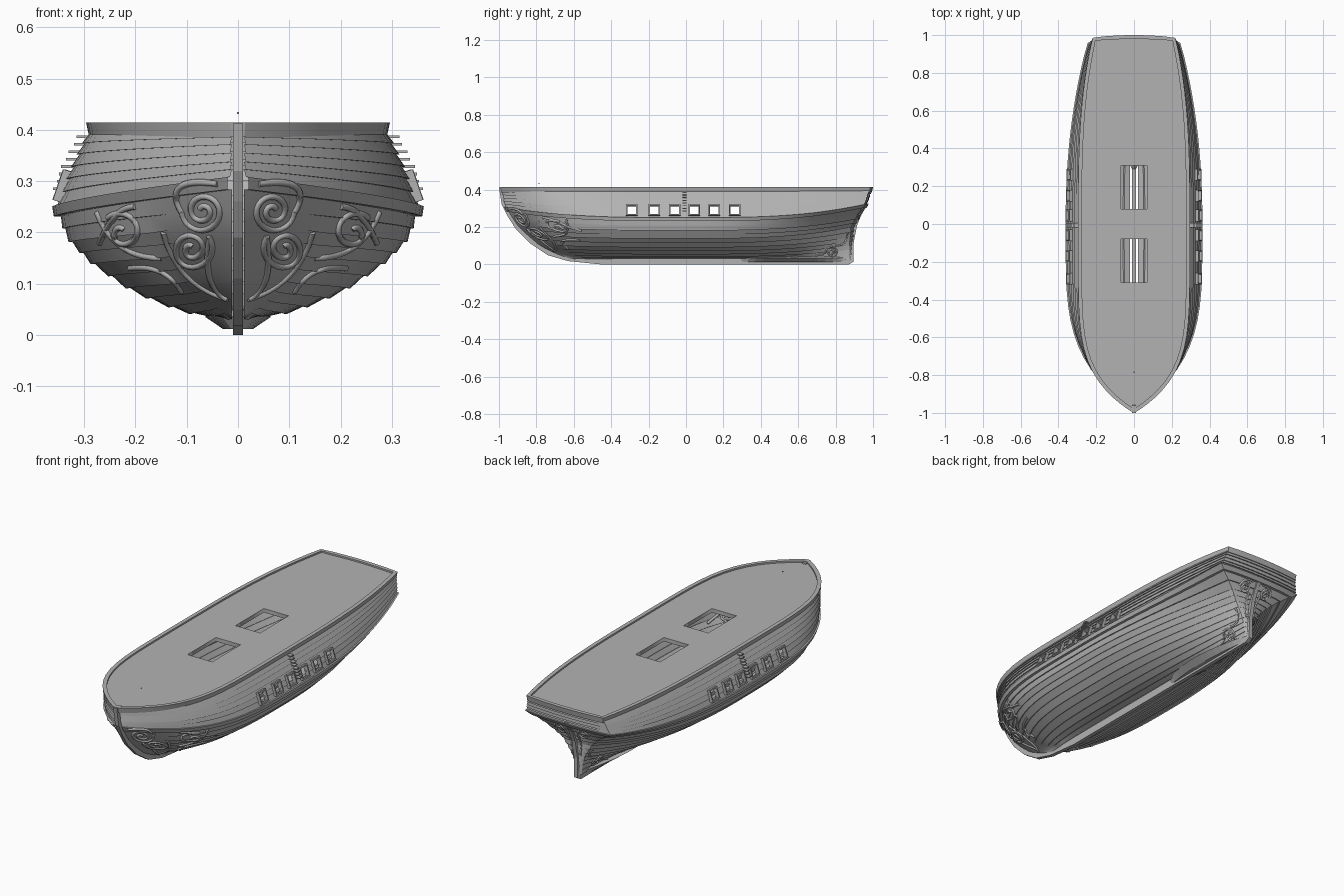
import bpy, bmesh, math
from mathutils import Vector, Matrix
from mathutils.bvhtree import BVHTree

if "Cube" in bpy.data.objects:
    bpy.data.objects.remove(bpy.data.objects["Cube"])

grey = bpy.data.materials.new("weathered grey")
grey.diffuse_color = (0.45, 0.45, 0.45, 1)
grey.use_nodes = True
grey.node_tree.nodes["Principled BSDF"].inputs["Base Color"].default_value = grey.diffuse_color


def finish(name, bm, mirror=False, smooth=None):
    me = bpy.data.meshes.new(name)
    bmesh.ops.recalc_face_normals(bm, faces=bm.faces)
    bm.to_mesh(me)
    me.materials.append(grey)
    ob = bpy.data.objects.new(name, me)
    bpy.context.collection.objects.link(ob)
    if mirror:
        ob.modifiers.new("mirror", 'MIRROR')
    if smooth:
        bpy.context.view_layer.objects.active = ob
        ob.select_set(True)
        bpy.ops.object.shade_smooth_by_angle(angle=math.radians(smooth))
        ob.select_set(False)
    return ob


def box(bm, size, mat):
    bmesh.ops.create_cube(bm, size=1, matrix=mat @ Matrix.Diagonal((*size, 1)))


# Hull lines, keel to top: mid x, mid z, bow y, bow z, stern y, stern z, stern x
LINES = [(.015, .035, -.62, .03, .87, .03, .012),
         (.10, .045, -.70, .06, .87, .09, .02),
         (.20, .085, -.78, .10, .875, .14, .04),
         (.28, .14, -.85, .16, .88, .20, .08),
         (.33, .19, -.91, .22, .905, .25, .13),
         (.35, .245, -.96, .305, .95, .32, .235),
         (.332, .30, -.97, .335, .96, .34, .23),
         (.31, .35, -.975, .37, .97, .375, .22),
         (.288, .395, -.985, .40, .98, .40, .213)]
NB, NS, NT = 16, 14, 4
COUNT = NB + NS + NT + 1


def line_values(v):
    k = min(int(v), 7)
    f = v - k
    return [a + (b - a) * f for a, b in zip(LINES[k], LINES[k + 1])]


def hull(v, j):
    xm, zm, yb, zb, ys, zs, xs = line_values(v)
    if j < NB:                                   # bow half
        r = 1 - (j / NB) ** 1.6
        p = 4 + 1.5 * max(0, v - 5) / 3
        return Vector((.012 + (xm - .012) * (1 - r ** p), yb * r, zm + (zb - zm) * r ** 3))
    if j <= NB + NS:                             # stern half
        s = (j - NB) / NS
        q = 2.2 + .8 * max(0, v - 5) / 3
        return Vector((xs + (xm - xs) * (1 - s ** q), ys * s, zm + (zs - zm) * s ** 3))
    k = 1 - (j - NB - NS) / NT                   # transom
    return Vector((xs * k, ys + .012 * (1 - k * k), zs))


def hull_offset(v, j, off):
    p = hull(v, j)
    if j == COUNT - 1:
        return p + Vector((0, off, 0))
    d = hull(v, j + 1) - hull(v, max(j - 1, 0))
    n = Vector((d.y, -d.x, 0)).normalized()
    p += n * off + Vector((0, 0, -off * .5 if v < 4 else 0))
    p.x = max(p.x, .008)
    return p


# Planked hull: every strake overlaps the one below, with a thick wale
lower = [4.75 * i / 11 for i in range(12)]
upper = [5.1 + 2.9 * i / 6 for i in range(7)]
rows = []
for seq in (lower, upper):
    for a, b in zip(seq, seq[1:]):
        rows += [(a, .006), (b, 0)]
    if seq is lower:
        rows += [(4.75, .014), (5.1, .014)]
bm = bmesh.new()
grid = []
for v, off in rows:
    grid.append([bm.verts.new(hull_offset(v, j, 0 if v < 4.7 and j < 5 else off))
                 for j in range(COUNT)])
for a, b in zip(grid, grid[1:]):
    for j in range(COUNT - 1):
        bm.faces.new((a[j], a[j + 1], b[j + 1], b[j]))
bmesh.ops.remove_doubles(bm, verts=bm.verts, dist=.00005)
tree = BVHTree.FromBMesh(bm)

# Gun port openings
PORTS = [-.29, -.17, -.06, .045, .15, .26]
HALF, PZ = .023, .29
cuts = [(Vector((0, 0, PZ + s * HALF)), Vector((0, 0, 1))) for s in (-1, 1)]
cuts += [(Vector((0, y + s * HALF, 0)), Vector((0, 1, 0))) for y in PORTS for s in (-1, 1)]
for co, no in cuts:
    fs = [f for f in bm.faces if abs(f.calc_center_median().y) < .42
          and .22 < f.calc_center_median().z < .36]
    geom = set(fs)
    for f in fs:
        geom.update(f.verts)
        geom.update(f.edges)
    bmesh.ops.bisect_plane(bm, geom=list(geom), plane_co=co, plane_no=no, dist=.00001)
holes = []
for f in bm.faces:
    c = f.calc_center_median()
    if abs(c.z - PZ) < HALF and any(abs(c.y - y) < HALF for y in PORTS):
        holes.append(f)
bmesh.ops.delete(bm, geom=holes, context='FACES')
finish("planked_hull", bm, True, 25)

# Gun port frames, tilted with the side
bm = bmesh.new()
for y in PORTS:
    hit = tree.ray_cast(Vector((1, y, PZ)), Vector((-1, 0, 0)))[0]
    m = Matrix.Translation((hit.x + .003, y, PZ)) @ Matrix.Rotation(-.33, 4, 'Y')
    for s in (-1, 1):
        box(bm, (.022, .007, .062), m @ Matrix.Translation((0, s * .027, 0)))
        box(bm, (.022, .061, .007), m @ Matrix.Translation((0, 0, s * .028)))
finish("gun_port_frames", bm, True)

# Boarding steps
bm = bmesh.new()
for i in range(8):
    z = .285 + i * .0145
    hit = tree.ray_cast(Vector((1, -.007, z)), Vector((-1, 0, 0)))[0]
    box(bm, (.034, .022, .005), Matrix.Translation((hit.x + .003, -.007, z)))
finish("boarding_steps", bm, True)

# Top outline used by the rail and deck
right = [hull(8, j) for j in range(COUNT)]
loop = right + [Vector((-p.x, p.y, p.z)) for p in reversed(right[:-1])]


def outline(off):
    out = []
    for i, p in enumerate(loop):
        d = loop[(i + 1) % len(loop)] - loop[i - 1]
        out.append(p + Vector((d.y, -d.x, 0)).normalized() * off)
    return out


# Rail
bm = bmesh.new()
rings = []
for off, z in ((.002, .386), (.008, .414), (-.012, .414), (-.012, .395)):
    rings.append([bm.verts.new((p.x, p.y, z)) for p in outline(off)])
for k in range(4):
    a, b = rings[k], rings[(k + 1) % 4]
    for i in range(len(a)):
        n = (i + 1) % len(a)
        bm.faces.new((a[i], a[n], b[n], b[i]))
finish("rail", bm, smooth=30)


def curve_object(name, paths, dims, closed=False):
    cu = bpy.data.curves.new(name, 'CURVE')
    cu.dimensions = dims
    for pts in paths:
        sp = cu.splines.new('POLY')
        sp.points.add(len(pts) - 1)
        for q, p in zip(sp.points, pts):
            q.co = (p[0], p[1], p[2], 1)
        sp.use_cyclic_u = closed
    cu.materials.append(grey)
    ob = bpy.data.objects.new(name, cu)
    bpy.context.collection.objects.link(ob)
    return ob


# Deck with two open hatches
hatches = [[(-.07, y, 0), (.07, y, 0), (.07, y + .23, 0), (-.07, y + .23, 0)] for y in (-.31, .08)]
deck = curve_object("deck", [[(p.x, p.y, 0) for p in outline(-.01)]] + hatches, '2D', True)
deck.data.fill_mode = 'BOTH'
deck.data.extrude = .01
deck.location.z = .396

# Keel, stem and sternpost as one profile
outer = [(-1, .412), (-.985, .32), (-.955, .26), (-.91, .19), (-.83, .11), (-.74, .05), (-.63, .018),
         (-.45, 0), (.87, 0), (.895, .015), (.897, .12), (.915, .21), (.94, .27), (.975, .325)]
inner = [(-.96, .412), (-.945, .32), (-.90, .24), (-.80, .13), (-.70, .07), (-.60, .045),
         (-.45, .04), (.6, .04), (.84, .05), (.85, .08), (.855, .12), (.87, .21), (.90, .27), (.94, .33)]
bm = bmesh.new()
ring = [[bm.verts.new((x, y, z)) for x in (-.01, .01) for y, z in (o, i)]
        for o, i in zip(outer, inner)]
for a, b in zip(ring, ring[1:]):
    for i, k in ((0, 1), (1, 3), (3, 2), (2, 0)):
        bm.faces.new((a[i], a[k], b[k], b[i]))
for r in (ring[0], ring[-1]):
    bm.faces.new((r[0], r[1], r[3], r[2]))
finish("keel_and_stem", bm)

# Leaf shaped cheeks along the aft keel
bm = bmesh.new()
prev = None
for i in range(15):
    y = .29 + .58 * i / 14
    w = .01 + .055 * math.sin(math.pi * (i / 14) ** .8)
    cur = [bm.verts.new(c) for c in ((0, y, .012), (w * .45, y, .012), (w, y, .036), (0, y, .055))]
    if prev:
        for k in range(3):
            bm.faces.new((prev[k], prev[k + 1], cur[k + 1], cur[k]))
    prev = cur
finish("keel_cheeks", bm, True)


# Carved scrolls laid onto the hull
def spiral(cx, cy, r, start, turns):
    n = 40
    return [(cx + r * (1 - .85 * i / n) * math.cos(start + turns * math.tau * i / n),
             cy + r * (1 - .85 * i / n) * math.sin(start + turns * math.tau * i / n))
            for i in range(n + 1)]


def arc(a, b, c):
    return [tuple((1 - t) ** 2 * p + 2 * t * (1 - t) * q + t * t * r for p, q, r in zip(a, b, c))
            for t in (i / 14 for i in range(15))]


def carve(name, shapes, origin, direction, depth):
    paths = []
    for shape in shapes:
        pts = [tree.ray_cast(origin(*p), Vector(direction))[0] for p in shape]
        pts = [p for p in pts if p]
        if len(pts) > 2:
            for s in (-1, 1):
                paths.append([(s * p.x, p.y, p.z) for p in pts])
    ob = curve_object(name, paths, '3D')
    ob.data.bevel_depth = depth
    ob.data.bevel_resolution = 1
    ob.data.use_fill_caps = True


carve("bow_scrolls",
      [spiral(.068, .242, .042, 0, -1.9), spiral(.09, .168, .042, 2.5, 1.9),
       spiral(.225, .2, .04, .8, 1.2),
       arc((.11, .24), (.15, .31), (.04, .295)), arc((.055, .19), (.07, .09), (.02, .07)),
       arc((.02, .07), (.12, .10), (.145, .20)), arc((.11, .085), (.14, .14), (.21, .13)),
       arc((.15, .15), (.24, .15), (.275, .24)), arc((.2, .25), (.24, .25), (.27, .18))],
      lambda a, b: Vector((a, -2, b)), (0, 1, 0), .0065)
carve("stern_scrolls",
      [spiral(.065, .265, .032, 0, 1.8), arc((.097, .265), (.09, .31), (.03, .3)),
       arc((.035, .26), (.03, .2), (.02, .13))],
      lambda a, b: Vector((a, 2, b)), (0, -1, 0), .005)
carve("aft_side_scrolls",
      [spiral(.78, .065, .033, 3.1, -1.8), arc((.747, .065), (.68, .03), (.56, .045)),
       arc((.8, .1), (.86, .1), (.865, .17))],
      lambda a, b: Vector((1, a, b)), (-1, 0, 0), .005)

# Small pin near the bow
bm = bmesh.new()
box(bm, (.004, .006, .004), Matrix.Translation((0, -.785, .433)))
finish("bow_pin", bm)
